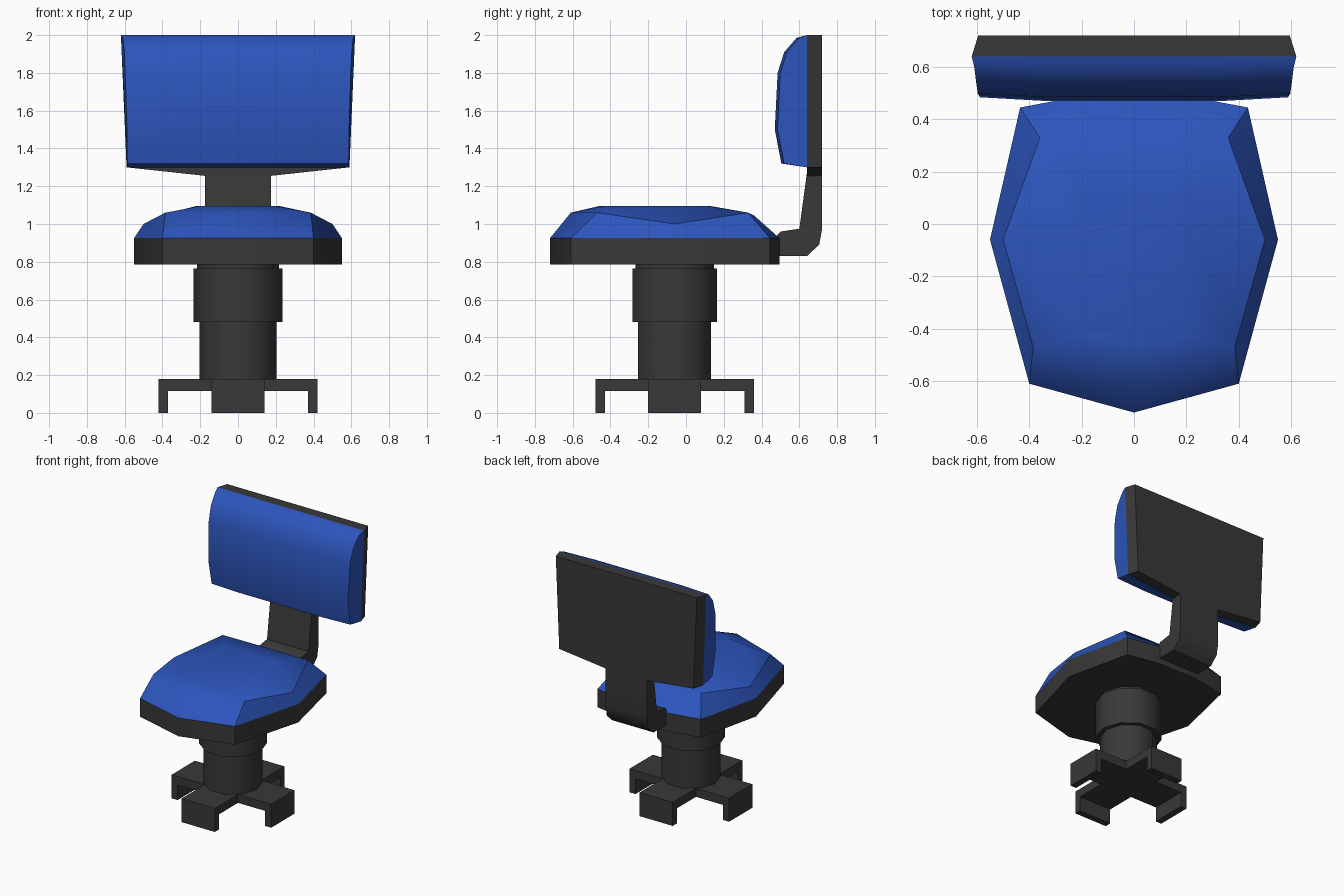
import bpy, bmesh, math

if "Cube" in bpy.data.objects:
    bpy.data.objects.remove(bpy.data.objects["Cube"])

def material(name, rgb):
    m = bpy.data.materials.new(name)
    m.diffuse_color = (*rgb, 1)
    m.use_nodes = True
    m.node_tree.nodes["Principled BSDF"].inputs["Base Color"].default_value = m.diffuse_color
    return m

DARK = material("dark_plastic", (0.04, 0.04, 0.04))
BLUE = material("blue_fabric", (0.025, 0.09, 0.5))
CY = -0.06  # centre of the column in y

def loft(name, rings, mat, closed=True):
    """Bridge equal-length rings and cap both ends."""
    bm = bmesh.new()
    vs = [[bm.verts.new(p) for p in r] for r in rings]
    n = len(rings[0])
    for a, b in zip(vs, vs[1:]):
        for i in range(n):
            j = (i + 1) % n
            bm.faces.new((a[i], a[j], b[j], b[i]))
    bm.faces.new(vs[0][::-1])
    bm.faces.new(vs[-1])
    bmesh.ops.recalc_face_normals(bm, faces=bm.faces)
    me = bpy.data.meshes.new(name)
    bm.to_mesh(me)
    bm.free()
    ob = bpy.data.objects.new(name, me)
    bpy.context.collection.objects.link(ob)
    me.materials.append(mat)
    bpy.ops.object.select_all(action='DESELECT')
    ob.select_set(True)
    bpy.context.view_layer.objects.active = ob
    bpy.ops.object.shade_smooth_by_angle(angle=math.radians(38))
    return ob

def mirror_ring(half):
    """Right half outline (front to back) completed with its mirror image."""
    left = [(-p[0], *p[1:]) for p in reversed(half) if p[0] > 0]
    return half + left

# Seat pan and domed seat cushion
outline = [(0, -.72), (.40, -.61), (.55, -.06), (.435, .445), (.17, .495)]
at = lambda z: mirror_ring([(x, y, z) for x, y in outline])
loft("seat_pan", [at(.785), at(.925)], DARK)
shoulder = mirror_ring([(0, -.61, 1.06), (.385, -.47, 1.06), (.50, -.06, 1.0),
                        (.36, .33, 1.06), (.15, .36, 1.045)])
crown = mirror_ring([(0, -.46, 1.095), (.2, -.43, 1.095), (.22, -.06, 1.095),
                     (.2, .11, 1.095), (.1, .13, 1.095)])
loft("seat_cushion", [at(.925), shoulder, crown], BLUE)

# Backrest shell, slightly narrower at the rear
shell = [(.62, 2.0), (.59, 1.30), (.175, 1.255)]
shell += [(-x, z) for x, z in reversed(shell)]
loft("backrest_shell", [[(x * s, y, z) for x, z in shell]
                        for y, s in ((.64, 1), (.72, .96))], DARK)

# Backrest cushion: side profile (y, z, half width) swept across x
profile = [(.64, 2.0, .62), (.585, 1.985, .61), (.52, 1.91, .602), (.485, 1.8, .597),
           (.47, 1.5, .588), (.505, 1.32, .586), (.64, 1.30, .59)]
rings = []
for s, end in ((-1, 1), (-.58, 0), (.58, 0), (1, 1)):
    rings.append([(w * s, y + (.014 * end if y < .6 else 0), z) for y, z, w in profile])
loft("backrest_cushion", rings, BLUE)

# Bent support between seat and backrest
bend = [(.64, 1.27), (.60, .975), (.50, .96), (.46, .92), (.46, .83), (.64, .83),
        (.705, .89), (.72, .97), (.72, 1.27)]
loft("back_support", [[(x, y, z) for y, z in bend] for x in (-.175, .175)], DARK)

# Ten-sided column sections
def column(name, r, z0, z1):
    ring = [(r * math.cos(a), CY + r * math.sin(a)) for a in
            (math.tau * i / 10 for i in range(10))]
    loft(name, [[(x, y, z) for x, y in ring] for z in (z0, z1)], DARK)

column("lower_column", .203, .15, .48)
column("upper_column", .235, .48, .765)
column("column_neck", .218, .765, .79)

# Cross-shaped foot: four arms with turned-down ends
arm = [(0, .18), (.42, .18), (.42, 0), (.37, 0), (.37, .115), (0, .115)]
for k, side in enumerate(("right", "back", "left", "front")):
    c, s = round(math.cos(k * math.pi / 2)), round(math.sin(k * math.pi / 2))
    loft(side + "_foot", [[(r * c - w * s, CY + r * s + w * c, z) for r, z in arm]
                          for w in (-.14, .14)], DARK)
